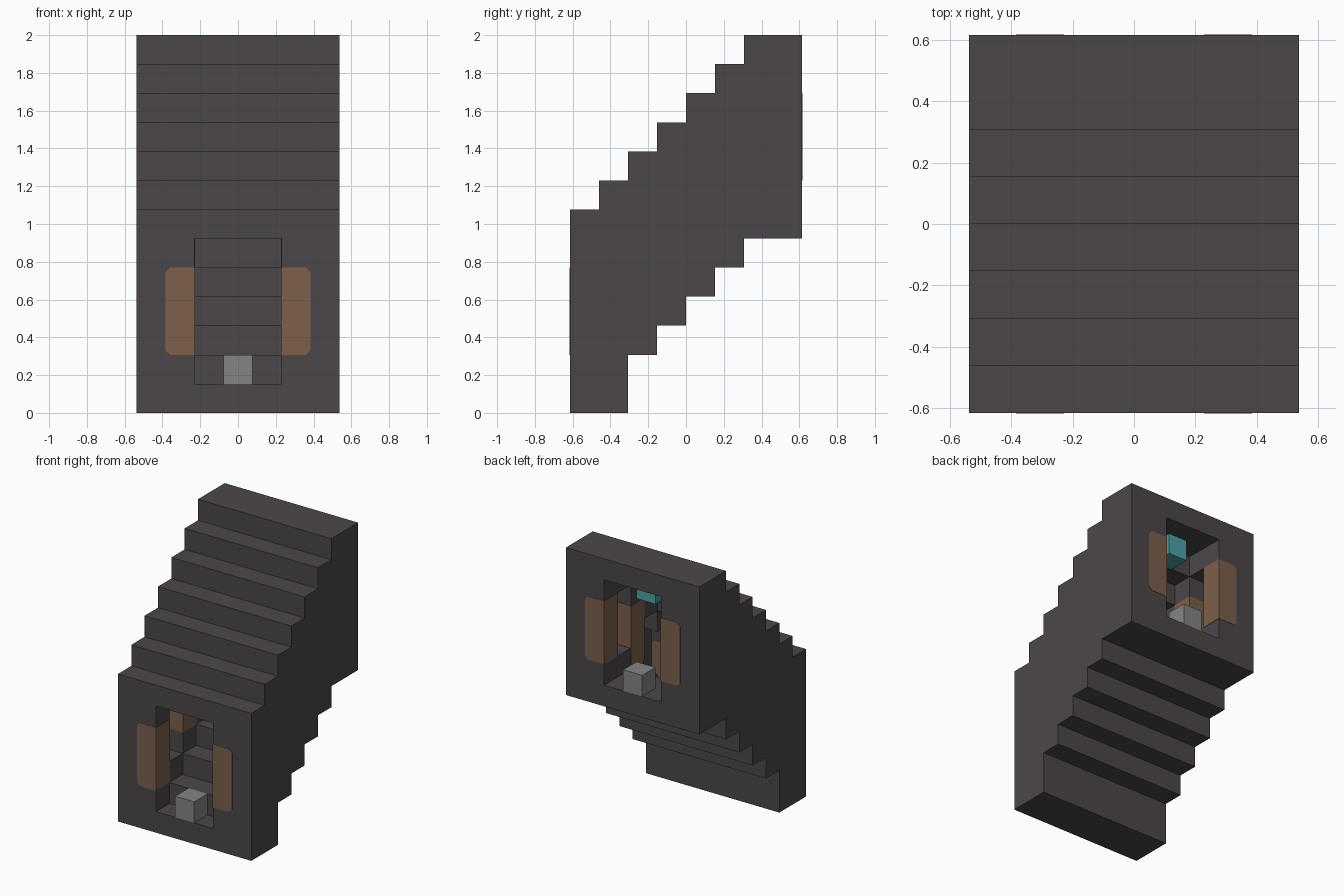
import bpy, bmesh
from mathutils import Vector

if "Cube" in bpy.data.objects:
    bpy.data.objects.remove(bpy.data.objects["Cube"])

U = 2 / 13          # block size
PROUD = 0.015       # inlay offset in blocks


def material(name, srgb):
    col = [((c / 255 + 0.055) / 1.055) ** 2.4 for c in srgb] + [1]
    m = bpy.data.materials.new(name)
    m.use_nodes = True
    m.diffuse_color = col
    m.node_tree.nodes["Principled BSDF"].inputs["Base Color"].default_value = col
    return m


STONE = material("dark stone", (76, 71, 74))
WOOD = material("brown wood", (125, 96, 77))
GREY = material("grey stone", (133, 133, 133))
TEAL = material("teal glow", (76, 162, 166))


def prism(name, points, sweep, mat):
    """Extrude a closed outline, given in blocks, along the sweep vector."""
    bm = bmesh.new()
    face = bm.faces.new([bm.verts.new(Vector(p) * U) for p in points])
    ext = bmesh.ops.extrude_face_region(bm, geom=[face])
    moved = [g for g in ext["geom"] if isinstance(g, bmesh.types.BMVert)]
    bmesh.ops.translate(bm, verts=moved, vec=Vector(sweep) * U)
    bmesh.ops.recalc_face_normals(bm, faces=bm.faces)
    mesh = bpy.data.meshes.new(name)
    bm.to_mesh(mesh)
    bm.free()
    mesh.materials.append(mat)
    ob = bpy.data.objects.new(name, mesh)
    bpy.context.collection.objects.link(ob)
    return ob


def box(name, x0, x1, y0, y1, z0, z1, mat):
    outline = [(x0, y0, z0), (x1, y0, z0), (x1, y1, z0), (x0, y1, z0)]
    return prism(name, outline, (0, 0, z1 - z0), mat)


def stair_line(heights, over):
    """Stepped line through the column heights, lengthened at both ends."""
    line = [(-4 - over, heights[0])]
    for i in range(1, 8):
        if heights[i] != heights[i - 1]:
            line += [(i - 4, heights[i - 1]), (i - 4, heights[i])]
    return line + [(4 + over, heights[-1])]


def stair_prism(name, low, high, half, over):
    outline = stair_line(low, over) + stair_line(high, over)[::-1]
    return prism(name, [(-half, y, z) for y, z in outline], (2 * half, 0, 0), STONE)


# Stepped shell and the passage through it
floor = [1, 2, 3, 4, 5, 6, 7, 7]
under = [0, 0, 2, 3, 4, 5, 6, 6]
shell = stair_prism("stair_passage", under, [f + 6 for f in floor], 3.5, 0)
cutters = [stair_prism("passage_cutter", floor, [f + 5 for f in floor], 1.5, 0.5)]

# Side niches and wooden posts alternate along the passage
for i, f in enumerate(floor):
    y = i - 4
    if i in (1, 3, 4, 6):
        cutters.append(box("niche_cutter", -2.5, 2.5, y, y + 1, f + 1, f + 4, STONE))
    else:
        c = 0.16
        outline = [(1.5 - PROUD, f + 1), (2.5 - c, f + 1), (2.5, f + 1 + c),
                   (2.5, f + 4 - c), (2.5 - c, f + 4), (1.5 - PROUD, f + 4)]
        for side, s in (("left", 1), ("right", -1)):
            prism(f"wood_post_{side}_{i}",
                  [(s * x, y - PROUD, z) for x, z in outline],
                  (0, 1 + 2 * PROUD, 0), WOOD)

bpy.context.view_layer.objects.active = shell
for cutter in cutters:
    cutter.hide_render = True
    mod = shell.modifiers.new("cut", 'BOOLEAN')
    mod.operation = 'DIFFERENCE'
    mod.solver = 'EXACT'
    mod.object = cutter
    bpy.ops.object.modifier_apply(modifier=mod.name)
    bpy.data.objects.remove(cutter)

# Blocks on the floor at both entrances
box("front_floor_block", -0.5, 0.5, -4, -3, 1, 2, GREY)
box("back_floor_block", -0.5, 0.5, 3, 4, 7, 8, GREY)

# Glowing blocks under the ceiling behind both entrances
box("front_ceiling_lamp", -0.5, 0.5, -3, -2, 6, 7, TEAL)
box("back_ceiling_lamp", -0.5, 0.5, 2, 3, 11, 12, TEAL)
